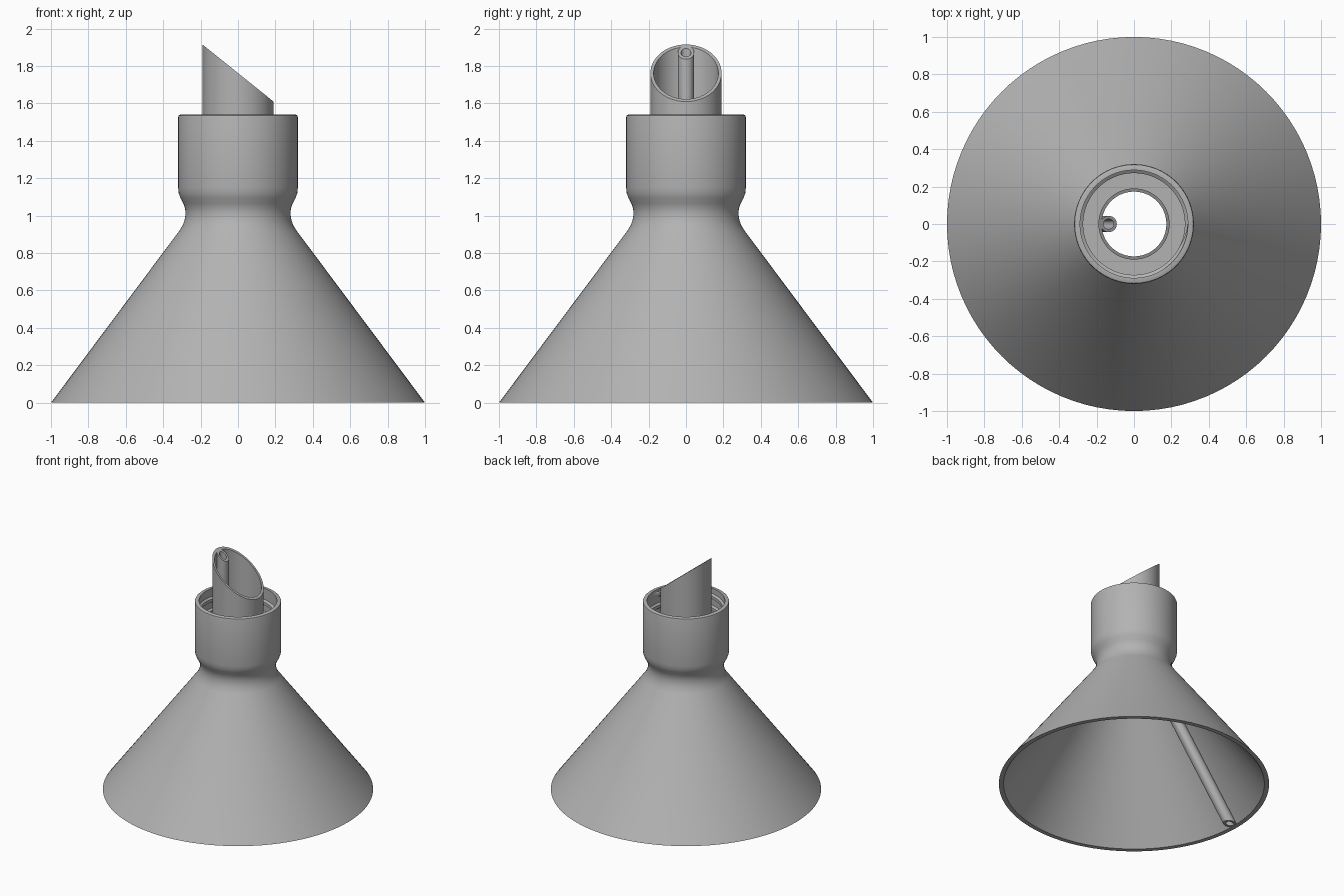
import bpy, bmesh, math

cube = bpy.data.objects.get("Cube")
if cube:
    bpy.data.objects.remove(cube, do_unlink=True)

grey = bpy.data.materials.new("plain grey")
grey.use_nodes = True
COLOUR = (0.45, 0.45, 0.45, 1)
grey.diffuse_color = COLOUR
grey.node_tree.nodes["Principled BSDF"].inputs["Base Color"].default_value = COLOUR

SEG = 96
TOP = 1.7625      # height of the slanted cut on the axis
CUT = -0.803      # slope of the cut along x
CONE = 0.747      # radius lost per unit of height
VENT_X = -0.136   # vent tube axis inside the spout
BEND_Z = 1.06     # height where the vent tube turns vertical


def cut_z(x):
    return TOP + CUT * x


def skin(name, rings, closed_ring=True, closed_path=True):
    """Join successive rings of points with quads."""
    bm = bmesh.new()
    vs = [[bm.verts.new(p) for p in ring] for ring in rings]
    n, m = len(vs), len(vs[0])
    for i in range(n if closed_path else n - 1):
        a, b = vs[i], vs[(i + 1) % n]
        for j in range(m if closed_ring else m - 1):
            k = (j + 1) % m
            bm.faces.new((a[j], a[k], b[k], b[j]))
    if not closed_path:
        bm.faces.new(vs[0])
        bm.faces.new(vs[-1])
    bmesh.ops.recalc_face_normals(bm, faces=bm.faces)
    mesh = bpy.data.meshes.new(name)
    bm.to_mesh(mesh)
    bm.free()
    mesh.materials.append(grey)
    ob = bpy.data.objects.new(name, mesh)
    bpy.context.collection.objects.link(ob)
    bpy.ops.object.select_all(action='DESELECT')
    ob.select_set(True)
    bpy.context.view_layer.objects.active = ob
    bpy.ops.object.shade_smooth_by_angle(angle=math.radians(30))
    return ob


def circle(r, n):
    return [(r * math.cos(math.tau * i / n), r * math.sin(math.tau * i / n))
            for i in range(n)]


# Funnel body: cone, neck, collar, collar floor and spout (None = slanted cut)
profile = [(1, 0), (0.313, 0.92), (0.295, 0.95), (0.285, 0.98), (0.28, 1.01),
           (0.283, 1.04), (0.292, 1.065), (0.308, 1.095), (0.317, 1.12),
           (0.32, 1.15), (0.32, 1.525), (0.317, 1.536), (0.308, 1.54),
           (0.288, 1.54), (0.288, 1.13), (0.19, 1.13), (0.19, None),
           (0.173, None), (0.173, BEND_Z), (0.965, 0)]
skin("funnel_body", [[(x, y, cut_z(x) if z is None else z)
                      for x, y in circle(r, SEG)] for r, z in profile])


# Vent tube: vertical in the spout, mitred, then following the inside of the cone
def vent_rings(r):
    tilt = math.atan(CONE)
    mitre = -math.tan(tilt / 2)
    base = 0.003
    bottom, bend, top = [], [], []
    for x, y in circle(r, 32):
        z = BEND_Z + mitre * x
        px = VENT_X + x
        bottom.append((px - CONE * (z - base), y, base))
        bend.append((px, y, z))
        top.append((px, y, cut_z(px)))
    return [bottom, bend, top]


skin("vent_tube", vent_rings(0.044) + vent_rings(0.027)[::-1])

# Screw thread inside the collar, fading out at both ends
TURNS, STEPS, PITCH, START = 3, 72, 0.095, 1.215
thread = []
count = TURNS * STEPS
for i in range(count + 1):
    a = math.tau * i / STEPS
    z = START + PITCH * i / STEPS
    fade = min(1, i / 5, (count - i) / 5)
    inner = 0.287 - 0.015 * fade
    section = [(0.292, -0.026), (inner, -0.012), (inner, 0.012), (0.292, 0.026)]
    thread.append([(r * math.cos(a), r * math.sin(a), z + dz) for r, dz in section])
skin("collar_thread", thread, closed_path=False)
